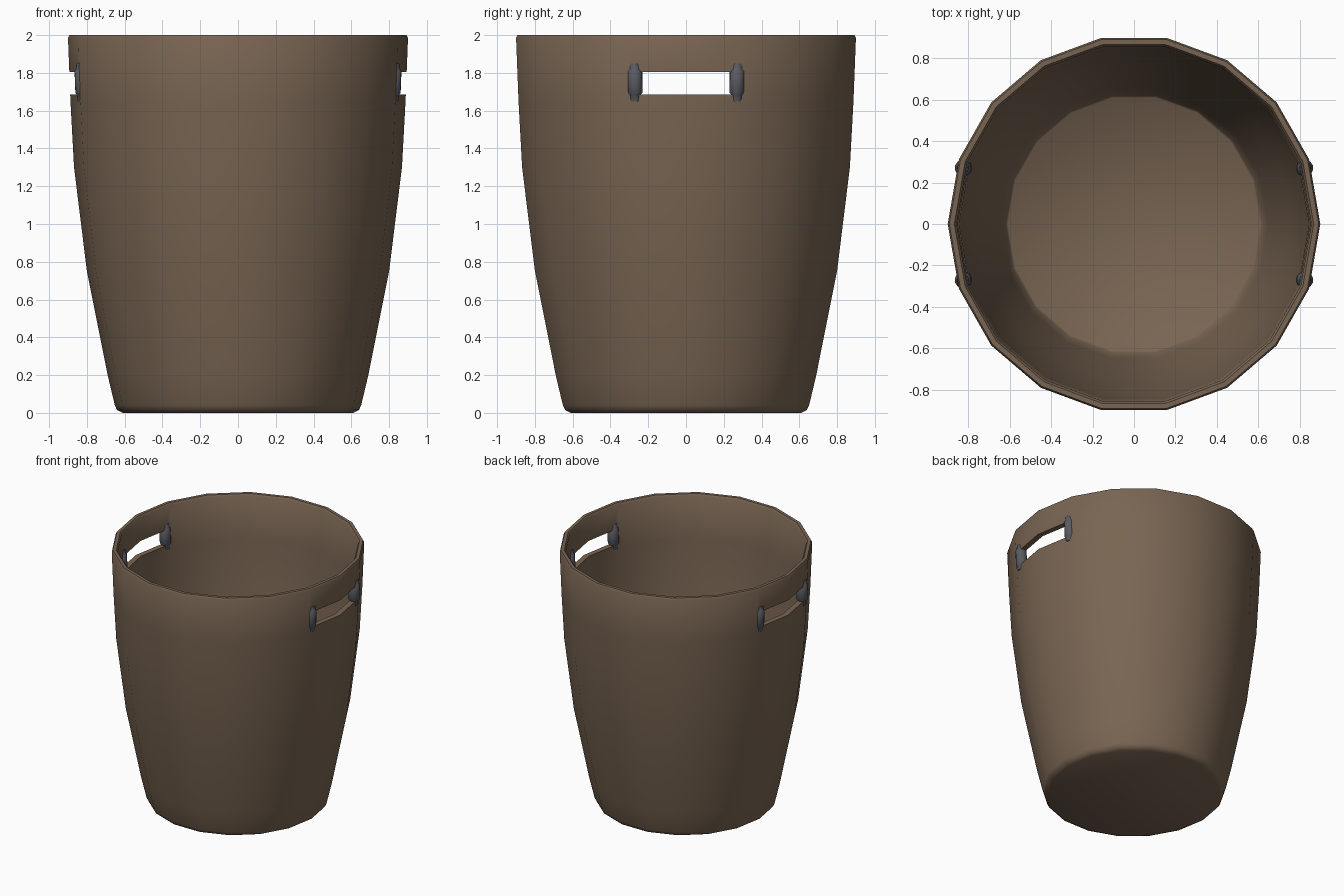
import bpy, bmesh, math
from mathutils import Matrix

if "Cube" in bpy.data.objects:
    bpy.data.objects.remove(bpy.data.objects["Cube"], do_unlink=True)


def make_material(name, rgb, roughness):
    mat = bpy.data.materials.new(name)
    mat.use_nodes = True
    mat.diffuse_color = (*rgb, 1)
    shader = mat.node_tree.nodes["Principled BSDF"]
    shader.inputs["Base Color"].default_value = (*rgb, 1)
    shader.inputs["Roughness"].default_value = roughness
    return mat


def lathe(name, profile, sides, mat, sx=1.0, sy=1.0):
    """Spin (radius, height) points around z and close both ends."""
    bm = bmesh.new()
    rings = []
    for r, z in profile:
        ring = []
        for i in range(sides):
            a = math.tau * i / sides
            ring.append(bm.verts.new((r * sx * math.cos(a), r * sy * math.sin(a), z)))
        rings.append(ring)
    for low, high in zip(rings, rings[1:]):
        for i in range(sides):
            j = (i + 1) % sides
            bm.faces.new((low[i], low[j], high[j], high[i]))
    bm.faces.new(rings[0][::-1])
    bm.faces.new(rings[-1])
    bmesh.ops.recalc_face_normals(bm, faces=bm.faces)
    mesh = bpy.data.meshes.new(name)
    bm.to_mesh(mesh)
    bm.free()
    mesh.materials.append(mat)
    obj = bpy.data.objects.new(name, mesh)
    bpy.context.collection.objects.link(obj)
    return obj


def activate(obj):
    bpy.ops.object.select_all(action="DESELECT")
    obj.select_set(True)
    bpy.context.view_layer.objects.active = obj


def smooth(obj, degrees):
    activate(obj)
    bpy.ops.object.shade_smooth_by_angle(angle=math.radians(degrees))


brown = make_material("brown plastic", (0.19, 0.13, 0.085), 0.6)
grey = make_material("dark grey metal", (0.10, 0.105, 0.12), 0.5)

# Bin shell: outer wall up, over the rim, inner wall down to the floor
outer = [(0.61, 0), (0.64, 0.015), (0.652, 0.04), (0.69, 0.2), (0.80, 0.75),
         (0.868, 1.3), (0.887, 1.65), (0.90, 1.985), (0.892, 2.0)]
inner = [(0.868, 2.0), (0.857, 1.985), (0.845, 1.65), (0.826, 1.3),
         (0.757, 0.75), (0.648, 0.2), (0.62, 0.07), (0.61, 0.06)]
shell = lathe("bin_shell", outer + inner, 18, brown, sy=1.015)

# Handle slots through both side walls
bpy.ops.mesh.primitive_cube_add(size=1, location=(0, 0, 1.745))
cutter = bpy.context.object
cutter.name = "slot_cutter"
cutter.scale = (3, 0.54, 0.12)
cutter.hide_render = True
cutter.data.materials.append(brown)
cut = shell.modifiers.new("handle_slots", "BOOLEAN")
cut.operation = "DIFFERENCE"
cut.solver = "EXACT"
cut.object = cutter
activate(shell)
bpy.ops.object.modifier_apply(modifier=cut.name)
bpy.data.objects.remove(cutter, do_unlink=True)
smooth(shell, 50)

# Metal pins at the ends of each slot
pin_profile = [(0.028, -0.10), (0.032, -0.065), (0.04, -0.055),
               (0.04, 0.06), (0.032, 0.07), (0.028, 0.10)]
for side, side_name in ((1, "left"), (-1, "right")):
    for end, end_name in ((-1, "front"), (1, "back")):
        pin = lathe(f"handle_pin_{side_name}_{end_name}", pin_profile, 12, grey)
        turn = math.atan2(end * 0.27, side * 0.824)
        pin.matrix_world = (Matrix.Translation((side * 0.824, end * 0.27, 1.75))
                            @ Matrix.Rotation(turn, 4, "Z")
                            @ Matrix.Rotation(0.04, 4, "Y"))
        smooth(pin, 40)
